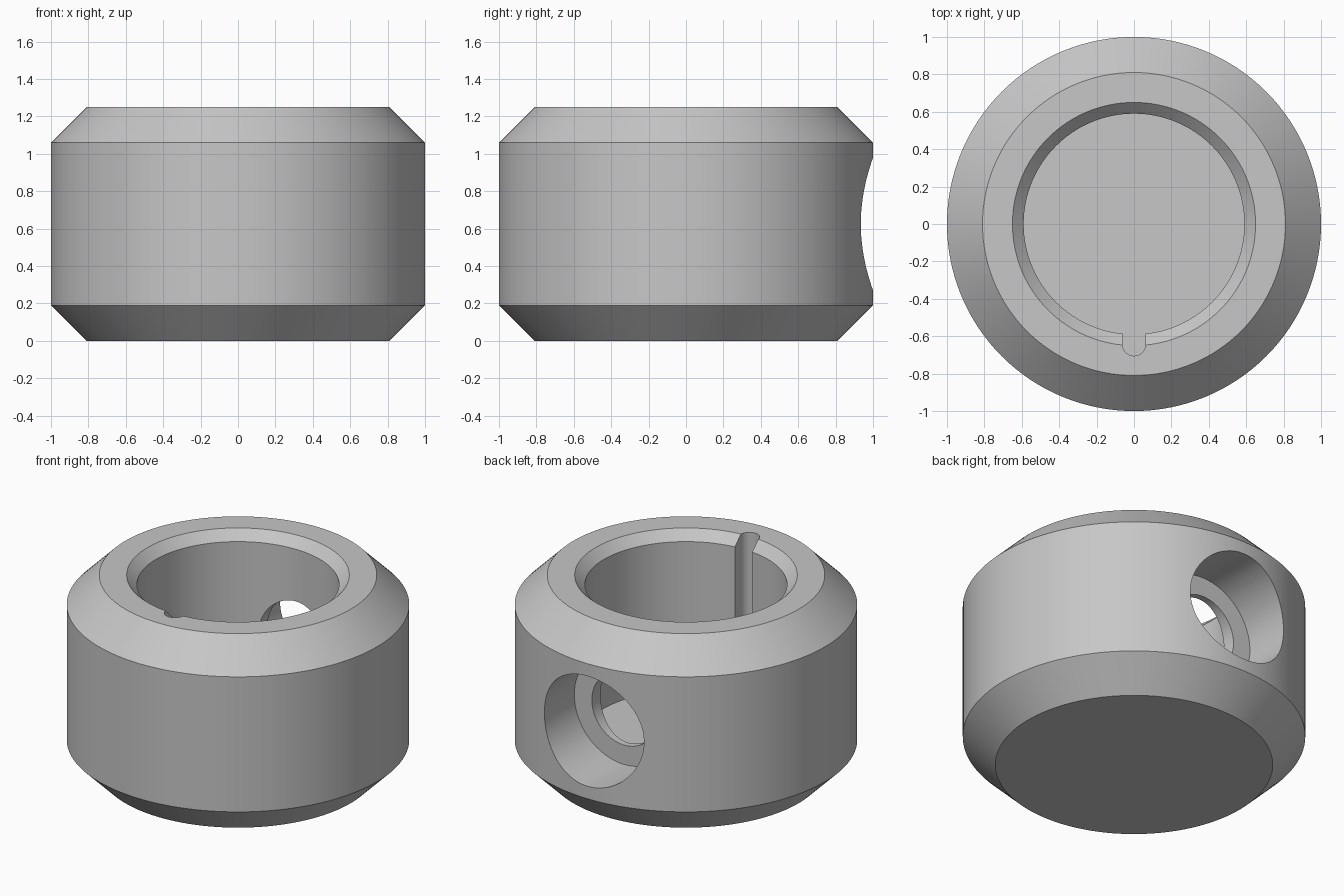
import bpy, bmesh, math
from mathutils import Matrix, Vector

if "Cube" in bpy.data.objects:
    bpy.data.objects.remove(bpy.data.objects["Cube"], do_unlink=True)

SEGMENTS = 128
FLOOR = 0.23      # height of the blind bore's floor
HEIGHT = 1.25
BORE = 0.59

grey = bpy.data.materials.new("plain_grey")
grey.use_nodes = True
colour = (0.57, 0.57, 0.57, 1)
grey.diffuse_color = colour
grey.node_tree.nodes["Principled BSDF"].inputs["Base Color"].default_value = colour


def make_object(name, bm):
    bmesh.ops.recalc_face_normals(bm, faces=bm.faces)
    mesh = bpy.data.meshes.new(name)
    bm.to_mesh(mesh)
    bm.free()
    mesh.materials.append(grey)
    obj = bpy.data.objects.new(name, mesh)
    bpy.context.collection.objects.link(obj)
    return obj


def lathe(name, profile):
    """Turn an (radius, z) profile around the z axis."""
    bm = bmesh.new()
    verts = [bm.verts.new((r, 0, z)) for r, z in profile]
    edges = [bm.edges.new(pair) for pair in zip(verts, verts[1:])]
    bmesh.ops.spin(bm, geom=verts + edges, cent=(0, 0, 0), axis=(0, 0, 1),
                   angle=math.tau, steps=SEGMENTS, use_duplicate=False)
    bmesh.ops.remove_doubles(bm, verts=bm.verts, dist=1e-5)
    return make_object(name, bm)


def radial_drill(name, radius, y0, y1):
    """Cylinder along y, level with the middle of the body."""
    bm = bmesh.new()
    place = Matrix.Translation((0, (y0 + y1) / 2, HEIGHT / 2)) @ Matrix.Rotation(math.pi / 2, 4, 'X')
    bmesh.ops.create_cone(bm, cap_ends=True, segments=64, radius1=radius,
                          radius2=radius, depth=y1 - y0, matrix=place)
    return make_object(name, bm)


def keyway(name, half_width, y_inner, y_centre):
    """Upright slot with a rounded outer end."""
    bm = bmesh.new()
    z = FLOOR + 0.001
    points = [(half_width, y_inner), (-half_width, y_inner)]
    for i in range(17):
        a = math.pi + math.pi * i / 16
        points.append((half_width * math.cos(a), y_centre + half_width * math.sin(a)))
    face = bm.faces.new([bm.verts.new((x, y, z)) for x, y in points])
    grown = bmesh.ops.extrude_face_region(bm, geom=[face])["geom"]
    bmesh.ops.translate(bm, vec=Vector((0, 0, HEIGHT)),
                        verts=[g for g in grown if isinstance(g, bmesh.types.BMVert)])
    return make_object(name, bm)


# Chamfered collar with a blind bore
collar = lathe("collar_body", [
    (0, 0), (0.81, 0), (1, 0.19), (1, 1.06), (0.81, HEIGHT),
    (0.65, HEIGHT), (BORE, HEIGHT - 0.06), (BORE, FLOOR), (0, FLOOR)])

# Stepped screw hole at the back, keyway at the front of the bore
cutters = [
    radial_drill("counterbore_cutter", 0.355, 0.63, 1.2),
    radial_drill("screw_hole_cutter", 0.23, 0.3, 0.8),
    keyway("keyway_cutter", 0.062, -0.45, -0.643),
]
bpy.context.view_layer.objects.active = collar
collar.select_set(True)
for cutter in cutters:
    cutter.hide_render = True
    cut = collar.modifiers.new(cutter.name, 'BOOLEAN')
    cut.operation = 'DIFFERENCE'
    cut.solver = 'EXACT'
    cut.object = cutter
    bpy.ops.object.modifier_apply(modifier=cut.name)
    bpy.data.objects.remove(cutter, do_unlink=True)

bpy.ops.object.shade_smooth_by_angle(angle=math.radians(30))
